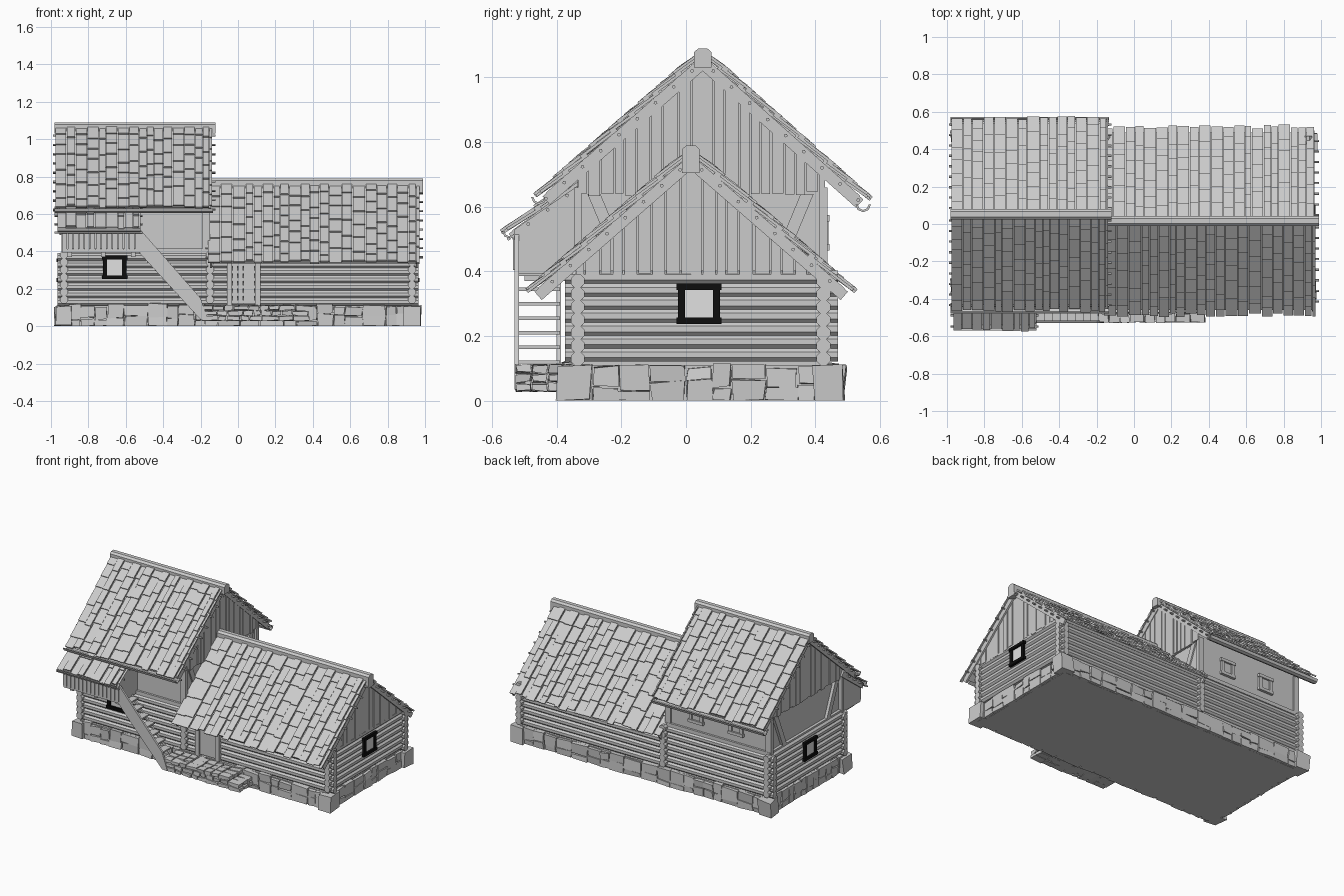
import bpy, bmesh, math, random
from mathutils import Vector, Matrix

rng = random.Random(7)
if "Cube" in bpy.data.objects:
    bpy.data.objects.remove(bpy.data.objects["Cube"])


def material(name, v):
    m = bpy.data.materials.new(name)
    m.use_nodes = True
    m.diffuse_color = (v, v, v, 1)
    m.node_tree.nodes["Principled BSDF"].inputs["Base Color"].default_value = (v, v, v, 1)
    return m


GREY = material("weathered grey", 0.6)
BLACK = material("black paint", 0.004)
PALE = material("pale glass", 0.75)


class Part:
    """Collects simple solids into one named object."""

    def __init__(self, name, mat=GREY):
        self.name, self.mat, self.bm = name, mat, bmesh.new()

    def box(self, x0, x1, y0, y1, z0, z1, jitter=0):
        m = Matrix.Translation(((x0 + x1) / 2, (y0 + y1) / 2, (z0 + z1) / 2))
        m = m @ Matrix.Diagonal((x1 - x0, y1 - y0, z1 - z0, 1))
        for v in bmesh.ops.create_cube(self.bm, size=1, matrix=m)["verts"]:
            v.co += Vector([rng.uniform(-jitter, jitter) for _ in range(3)])
            v.co.z = max(v.co.z, 0)
        return self

    def prism(self, pts, move):
        a = [self.bm.verts.new(p) for p in pts]
        b = [self.bm.verts.new(Vector(p) + Vector(move)) for p in pts]
        self.bm.faces.new(a)
        self.bm.faces.new(b[::-1])
        for i in range(len(a)):
            j = (i + 1) % len(a)
            self.bm.faces.new((a[j], a[i], b[i], b[j]))
        return self

    def rod(self, p, q, r, sides=8):
        p, q = Vector(p), Vector(q)
        rot = (q - p).to_track_quat('Z', 'Y').to_matrix().to_4x4()
        m = Matrix.Translation((p + q) / 2) @ rot @ Matrix.Rotation(math.pi / sides, 4, 'Z')
        bmesh.ops.create_cone(self.bm, cap_ends=True, segments=sides, radius1=r, radius2=r,
                              depth=(q - p).length, matrix=m)
        return self

    def done(self):
        bmesh.ops.recalc_face_normals(self.bm, faces=self.bm.faces)
        me = bpy.data.meshes.new(self.name)
        self.bm.to_mesh(me)
        self.bm.free()
        me.materials.append(self.mat)
        bpy.context.collection.objects.link(bpy.data.objects.new(self.name, me))


# Stone foundation: plinth, rough stones, corner blocks
YF, YB, XW = -0.335, 0.425, 0.93
Part("plinth").box(-XW, XW, -0.36, 0.45, 0, 0.11).done()
stones = Part("foundation_stones")


def stone_row(a, b, place):
    while a < b - 0.02:
        w = min(rng.uniform(0.05, 0.13), b - a)
        split = rng.uniform(0.03, 0.07)
        place(a, a + w - 0.004, 0, split - 0.003)
        place(a, a + w - 0.004, split, rng.uniform(0.1, 0.12))
        a += w


for y in (-0.36, 0.45):
    stone_row(-0.9, 0.9, lambda a, b, c, d: stones.box(a, b, y - 0.02, y + 0.02, c, d, 0.005))
for x in (-XW, XW):
    stone_row(-0.34, 0.43, lambda a, b, c, d: stones.box(x - 0.02, x + 0.02, a, b, c, d, 0.005))
stones.done()
corners = Part("corner_stones")
for x in (-0.93, 0.93):
    for y in (-0.345, 0.44):
        corners.box(x - 0.045, x + 0.045, y - 0.05, y + 0.05, 0, 0.105, 0.009)
corners.done()

# Log walls with crossing ends
logs = Part("log_walls")
for i in range(7):
    z = 0.13 + i * 0.04
    for y in (YF, YB):
        logs.rod((-0.965, y, z), (0.965, y, z), 0.023)
    for x in (-XW, -0.15, XW):
        zz = z + 0.012
        logs.rod((x, YF - 0.04, zz), (x, YB + 0.045, zz), 0.023)
logs.done()


# House bodies: walls with gable tops
def body(name, x0, x1, ridge, slope, z0):
    ry, rz = ridge
    pts = [(x0, YF, z0), (x0, YB, z0), (x0, YB, rz - slope * (YB - ry)),
           (x0, ry, rz), (x0, YF, rz - slope * (ry - YF))]
    Part(name).prism(pts, (x1 - x0, 0, 0)).done()


LOW, TALL = (0.015, 0.735), (0.05, 1.045)
body("low_house_body", -0.17, 0.92, LOW, 0.86, 0.08)
body("tall_house_body", -0.92, -0.165, TALL, 0.88, 0.08)


# Vertical gable boards
def gable_boards(name, x, ridge, slope, zb):
    p = Part(name)
    for side in (-1, 1):
        a, edge = 0, (YB - ridge[0] + 0.01 if side > 0 else ridge[0] - YF + 0.01)
        while a < edge - 0.01:
            b = min(a + rng.uniform(0.03, 0.05), edge)
            bot, t = zb + rng.uniform(-0.008, 0.008), rng.uniform(0.007, 0.013)
            ya, yb = ridge[0] + side * a, ridge[0] + side * (b - 0.005)
            p.prism([(x - t, ya, bot), (x - t, yb, bot), (x - t, yb, ridge[1] - slope * b),
                     (x - t, ya, ridge[1] - slope * a)], (2 * t, 0, 0))
            a = b
    p.done()


gable_boards("low_gable_boards", 0.942, LOW, 0.86, 0.385)
gable_boards("tall_gable_boards_inner", -0.158, TALL, 0.88, 0.64)
gable_boards("tall_gable_boards_outer", -0.937, TALL, 0.88, 0.64)


# Shake-covered slopes
def slope_boards(p, x0, x1, top, eave, row=0.1):
    d = Vector((0, eave[0] - top[0], eave[1] - top[1]))
    length = d.length
    d.normalize()
    n = Vector((0, -d.z, d.y)) if d.y > 0 else Vector((0, d.z, -d.y))
    o = Vector((0, top[0], top[1]))

    def slab(xa, xb, s, e, lift_s, lift_e, t):
        X = Vector((xa, 0, 0))
        p.prism([o + X + d * s + n * lift_s, o + X + d * e + n * lift_e,
                 o + X + d * e + n * (lift_e + t), o + X + d * s + n * (lift_s + t)], (xb - xa, 0, 0))

    slab(x0 + 0.01, x1 - 0.01, 0, length - 0.025, -0.02, -0.02, 0.016)
    x, k = x0, 0
    while x < x1 - 0.01:
        w = min(rng.uniform(0.035, 0.07), x1 - x)
        s, lift = 0, 0.007 * (k % 2)
        end = length + rng.uniform(-0.015, 0.008)
        while s < end - 0.01:
            e = s + rng.uniform(0.75, 1.35) * row
            e = end if end - e < row * 0.5 else e
            slab(x, x + w - 0.004, max(s - 0.02, 0), e, lift - 0.006, lift + 0.004, 0.009)
            s = e
        x, k = x + w, k + 1
    # Battens poking out at the gable ends, and barge boards
    s = 0.06
    while s < length:
        c = o + d * s - n * 0.018
        p.rod(c + Vector((x0 - 0.015, 0, 0)), c + Vector((x1 + 0.015, 0, 0)), 0.006, 5)
        s += 0.075
    for x in (x0 + 0.01, x1 - 0.022):
        slab(x, x + 0.012, 0, length - 0.01, -0.04, -0.04, 0.034)


def roof(name, x0, x1, top, front, back, cap):
    p = Part(name)
    slope_boards(p, x0, x1, top, front)
    slope_boards(p, x0, x1, top, back)
    p.done()
    c = Part(name + "_ridge_beam")
    y, z, w, h, xa, xb = top[0], cap[0], 0.027, cap[1], cap[2], cap[3]
    c.prism([(xa, y - w, z - h), (xa, y + w, z - h), (xa, y + w, z - 0.012), (xa, y + w / 2, z),
             (xa, y - w / 2, z), (xa, y - w, z - 0.012)], (xb - xa, 0, 0)).done()


roof("low_roof", -0.16, 0.975, (0.015, 0.767), (-0.48, 0.335), (0.512, 0.335),
     (0.79, 0.085, -0.15, 0.99))
roof("tall_roof", -0.975, -0.135, (0.052, 1.073), (-0.455, 0.63), (0.56, 0.62),
     (1.09, 0.06, -0.98, -0.12))


# Gutters and their hooks
def gutter(p, x0, x1, y, z):
    arc = [(math.cos(a), math.sin(a)) for a in (math.pi * (1 + i / 4) for i in range(5))]
    ring = [(c * 0.024, s * 0.024) for c, s in arc] + [(c * 0.017, s * 0.017) for c, s in arc[::-1]]
    p.prism([(x0, y + a, z + b) for a, b in ring], (x1 - x0, 0, 0))


gutters = Part("gutters")
gutter(gutters, -0.98, -0.135, -0.455, 0.63)
gutter(gutters, -0.98, -0.135, 0.548, 0.607)
gutters.done()

# Timber framing of the upper storey
frame = Part("upper_framing")
for x in (-0.925, -0.17):
    for y in (YF, YB):
        frame.box(x - 0.02, x + 0.02, y - 0.012, y + 0.012, 0.39, 0.66)
    for s, y in ((1, YF), (-1, YB)):
        frame.prism([(x - 0.014, y + s * 0.03, 0.64), (x - 0.014, y + s * 0.07, 0.64),
                     (x - 0.014, y + s * 0.17, 0.4), (x - 0.014, y + s * 0.13, 0.4)], (0.028, 0, 0))
    frame.box(x - 0.014, x + 0.014, YF, YB, 0.39, 0.415)
for y in (YF, YB):
    frame.box(-0.94, -0.155, y - 0.014, y + 0.014, 0.39, 0.415)
frame.done()


# Windows: u runs along the wall, the frame stands off by out
def window(name, axis, u, z, at, out, w, h, mat):
    fr, pane = Part(name + "_frame", mat), Part(name + "_pane", PALE if mat is BLACK else GREY)

    def plate(p, a, b, c, d, depth):
        lo, hi = sorted((at, at + out * depth))
        p.box(*((lo, hi, a, b) if axis == "x" else (a, b, lo, hi)), c, d)

    plate(pane, u - w + 0.015, u + w - 0.015, z - h + 0.01, z + h - 0.01, 0.006)
    for s in (-1, 1):
        plate(fr, u + s * (w - 0.01) - 0.011, u + s * (w - 0.01) + 0.011, z - h, z + h, 0.014)
        plate(fr, u - w - 0.006, u + w + 0.006, z + s * h - 0.01, z + s * h + 0.01, 0.018)
    fr.done()
    pane.done()


window("right_window", "y", -0.66, 0.315, -0.357, -1, 0.062, 0.053, BLACK)
window("low_gable_window", "x", 0.04, 0.3, 0.952, 1, 0.064, 0.053, BLACK)
window("tall_gable_window", "x", 0.04, 0.3, -0.952, -1, 0.064, 0.053, BLACK)
for i, x in enumerate((-0.68, -0.38)):
    window("back_window_%d" % i, "y", x, 0.52, 0.426, 1, 0.05, 0.045, GREY)

# Door with posts
door = Part("front_door")
for i in range(4):
    door.box(-0.03 + i * 0.03, -0.002 + i * 0.03, -0.364, -0.34, 0.12, 0.36)
for x in (-0.045, 0.105):
    door.box(x - 0.014, x + 0.014, -0.375, -0.33, 0.11, 0.38)
door.box(-0.06, 0.12, -0.372, -0.33, 0.345, 0.37).done()

# Covered gallery: floor, boarded front, closed ends, lean-to roof
gallery = Part("gallery").box(-0.94, -0.52, -0.53, YF, 0.395, 0.412)
x = -0.94
while x < -0.53:
    gallery.box(x, x + 0.026, -0.535, -0.523, 0.41 + rng.uniform(-0.008, 0), 0.515)
    x += 0.03
for x in (-0.94, -0.532):
    gallery.prism([(x, YF, 0.41), (x, -0.53, 0.41), (x, -0.53, 0.53), (x, YF, 0.665)], (0.012, 0, 0))
for x in (-0.9, -0.72, -0.56):
    gallery.box(x - 0.012, x + 0.012, -0.5, YF, 0.37, 0.396)
gallery.done()
lean_to = Part("gallery_roof")
slope_boards(lean_to, -0.965, -0.525, (-0.33, 0.685), (-0.56, 0.515), 0.13)
gutter(lean_to, -0.965, -0.52, -0.545, 0.525)
lean_to.done()

# Stair: side boards, posts and open treads
stair = Part("stair")
for y, top in ((-0.53, 0.52), (-0.4, 0.41)):
    stair.prism([(-0.525, y, 0.39), (-0.525, y, top), (-0.2, y, top - 0.37), (-0.16, y, 0.035),
                 (-0.2, y, 0.035)], (0, 0.014, 0))
for i in range(8):
    z, x = 0.07 + i * 0.045, -0.2 - i * 0.041
    stair.box(x - 0.04, x + 0.012, -0.52, -0.39, z, z + 0.01)
stair.done()

# Stone landing before the door
landing = Part("stone_landing").box(-0.2, 0.26, -0.5, -0.36, 0.03, 0.085)
for z in (0.03, 0.058, 0.086):
    x, end = -0.19, 0.4 - z * 1.2
    while x < end:
        w = rng.uniform(0.04, 0.09)
        for y in (-0.525, -0.475, -0.425):
            landing.box(x, x + w - 0.006, y, y + 0.045, z, z + 0.024, 0.004)
        x += w
landing.done()
